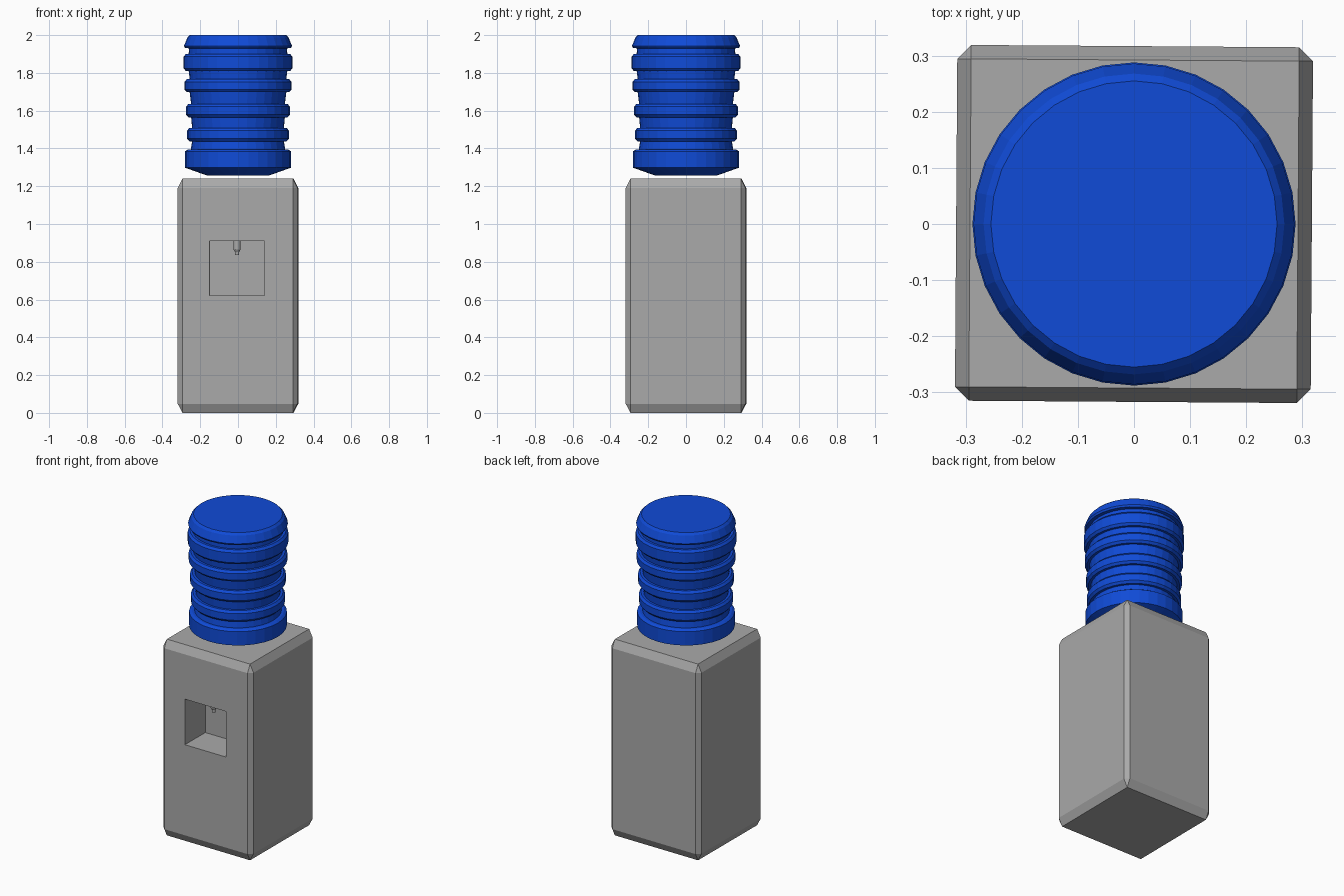
import bpy
import bmesh
import math

if "Cube" in bpy.data.objects:
    bpy.data.objects.remove(bpy.data.objects["Cube"], do_unlink=True)


def make_material(name, color):
    mat = bpy.data.materials.new(name)
    mat.use_nodes = True
    mat.diffuse_color = color
    mat.node_tree.nodes["Principled BSDF"].inputs["Base Color"].default_value = color
    return mat


def make_object(name, bm, mat):
    bmesh.ops.recalc_face_normals(bm, faces=bm.faces)
    mesh = bpy.data.meshes.new(name)
    bm.to_mesh(mesh)
    bm.free()
    mesh.materials.append(mat)
    obj = bpy.data.objects.new(name, mesh)
    bpy.context.collection.objects.link(obj)
    return obj


def make_box(name, center, size, mat, bevel=0):
    """Box whose bevel is made at unit size, then stretched with the box."""
    bm = bmesh.new()
    bmesh.ops.create_cube(bm, size=1)
    if bevel:
        bmesh.ops.bevel(bm, geom=bm.edges[:], offset=bevel, segments=1, affect='EDGES')
    bmesh.ops.scale(bm, vec=size, verts=bm.verts)
    bmesh.ops.translate(bm, vec=center, verts=bm.verts)
    return make_object(name, bm, mat)


def make_lathe(name, profile, sides, mat):
    """Closed solid from (radius, height) points, capped at both ends."""
    bm = bmesh.new()
    loops = []
    for r, z in profile:
        angles = [math.tau * i / sides for i in range(sides)]
        loops.append([bm.verts.new((r * math.cos(a), r * math.sin(a), z)) for a in angles])
    for low, high in zip(loops, loops[1:]):
        for i in range(sides):
            j = (i + 1) % sides
            bm.faces.new((low[i], low[j], high[j], high[i]))
    bm.faces.new(loops[0][::-1])
    bm.faces.new(loops[-1])
    return make_object(name, bm, mat)


gray = make_material("cabinet gray", (0.40, 0.40, 0.40, 1))
blue = make_material("bottle blue", (0.005, 0.07, 0.68, 1))
TURN = math.radians(-0.4)

# Cabinet with a dispensing recess cut into its front
cabinet = make_box("cabinet", (0, 0, 0.62), (0.634, 0.634, 1.24), gray, bevel=0.039)
cutter = make_box("recess_cutter", (-0.003, -0.30, 0.765), (0.29, 0.37, 0.288), gray)
cutter.hide_render = True
cut = cabinet.modifiers.new("recess", 'BOOLEAN')
cut.object = cutter
cut.operation = 'DIFFERENCE'
cut.solver = 'EXACT'
bpy.context.view_layer.objects.active = cabinet
bpy.ops.object.modifier_apply(modifier=cut.name)
bpy.data.objects.remove(cutter, do_unlink=True)
cabinet.rotation_euler.z = TURN

# Tap hanging from the recess ceiling
tap = make_lathe("tap", [(0.011, 0.837), (0.011, 0.852), (0.019, 0.866), (0.019, 0.912)], 16, gray)
tap.location = (-0.005, -0.235, 0)

# Ribbed bottle: base, four ribs with chamfered rims, and a shoulder cap
profile = [(0.165, 1.257), (0.28, 1.298), (0.28, 1.385), (0.265, 1.395), (0.25, 1.395)]
ribs = [(1.438, 1.508, 0.27), (1.565, 1.635, 0.275), (1.698, 1.767, 0.283), (1.81, 1.90, 0.288)]
for low, high, radius in ribs:
    neck = radius - 0.027
    profile += [(neck, low), (radius - 0.012, low), (radius, low + 0.014),
                (radius, high - 0.014), (radius - 0.012, high), (neck, high)]
profile += [(0.26, 1.93), (0.28, 1.932), (0.286, 1.943), (0.268, 1.987), (0.255, 2.0)]
make_lathe("water_bottle", profile, 32, blue)
